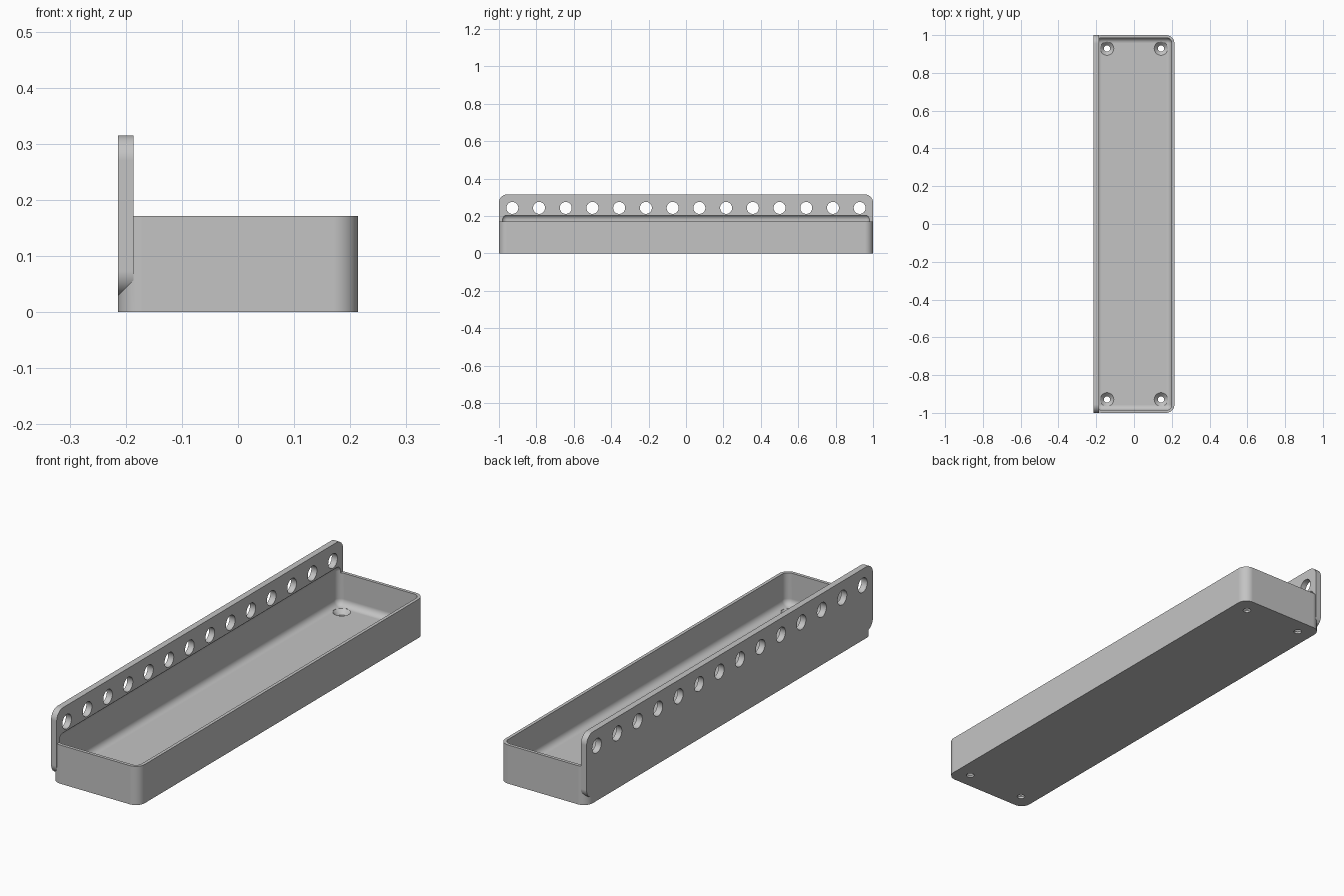
import bpy
import bmesh
import math
from mathutils import Matrix, Vector

if "Cube" in bpy.data.objects:
    bpy.data.objects.remove(bpy.data.objects["Cube"], do_unlink=True)

HALF_X, HALF_Y = 0.214, 1.0
TRAY_H, TOP_H = 0.171, 0.315
WALL, FLOOR = 0.0143, 0.0286
PLATE_T = 0.0275
CORNER_R, INNER_R = 0.044, 0.0286

grey = bpy.data.materials.new("plain grey")
grey.use_nodes = True
colour = (0.55, 0.55, 0.55, 1)
grey.diffuse_color = colour
grey.node_tree.nodes["Principled BSDF"].inputs["Base Color"].default_value = colour


def make_object(name, bm):
    bmesh.ops.recalc_face_normals(bm, faces=bm.faces[:])
    mesh = bpy.data.meshes.new(name)
    bm.to_mesh(mesh)
    bm.free()
    mesh.materials.append(grey)
    obj = bpy.data.objects.new(name, mesh)
    bpy.context.collection.objects.link(obj)
    return obj


def rounded_box(name, low, high, radius, axis=None):
    """Box with edges along one axis rounded, or every edge if axis is None."""
    low, high = Vector(low), Vector(high)
    bm = bmesh.new()
    bmesh.ops.create_cube(bm, size=1)
    for v in bm.verts:
        v.co = v.co * (high - low) + (low + high) / 2
    edges = [e for e in bm.edges if axis is None
             or abs((e.verts[0].co - e.verts[1].co)[axis]) > 1e-4]
    bmesh.ops.bevel(bm, geom=edges, offset=radius, segments=10,
                    profile=0.5, affect='EDGES')
    return make_object(name, bm)


def add_lathe(bm, profile, matrix, sides=40):
    """Closed round solid from (radius, height) points."""
    rings = []
    for r, h in profile:
        angles = [2 * math.pi * i / sides for i in range(sides)]
        rings.append([bm.verts.new(matrix @ Vector((r * math.cos(a), r * math.sin(a), h)))
                      for a in angles])
    for a, b in zip(rings, rings[1:]):
        for i in range(sides):
            j = (i + 1) % sides
            bm.faces.new((a[i], a[j], b[j], b[i]))
    bm.faces.new(rings[0][::-1])
    bm.faces.new(rings[-1])


def combine(target, other, operation):
    mod = target.modifiers.new(operation, 'BOOLEAN')
    mod.operation = operation
    mod.solver = 'EXACT'
    mod.object = other
    bpy.context.view_layer.objects.active = target
    bpy.ops.object.modifier_apply(modifier=mod.name)
    bpy.data.objects.remove(other, do_unlink=True)


# Tray block with rounded upright corners
tray = rounded_box("tray_with_mounting_plate", (-HALF_X, -HALF_Y, 0),
                   (HALF_X, HALF_Y, TRAY_H), CORNER_R, axis=2)

# Tall mounting plate along the -x side
plate = rounded_box("mounting_plate", (-HALF_X, -HALF_Y, FLOOR),
                    (-HALF_X + PLATE_T, HALF_Y, TOP_H), CORNER_R, axis=0)
combine(tray, plate, 'UNION')

# Hollow with filleted edges, reaching a little way up into the plate
hollow = rounded_box("hollow", (-HALF_X + WALL, -HALF_Y + WALL, FLOOR),
                     (HALF_X - WALL, HALF_Y - WALL, 0.208), INNER_R)
combine(tray, hollow, 'DIFFERENCE')

# Row of round holes through the plate
bm = bmesh.new()
for i in range(14):
    place = (Matrix.Translation((-HALF_X, (i - 6.5) / 7, 0.243))
             @ Matrix.Rotation(math.pi / 2, 4, 'Y'))
    add_lathe(bm, [(0.032, -0.05), (0.032, 0.08)], place)
combine(tray, make_object("plate_holes", bm), 'DIFFERENCE')

# Countersunk screw holes in the floor corners
bm = bmesh.new()
screw = [(0.0165, -0.02), (0.0165, 0.009), (0.036, FLOOR), (0.036, 0.045)]
for sx in (-1, 1):
    for sy in (-1, 1):
        add_lathe(bm, screw, Matrix.Translation((sx * 0.143, sy * 0.929, 0)))
combine(tray, make_object("screw_holes", bm), 'DIFFERENCE')

# Smooth the curved parts and keep the flats flat
bpy.ops.object.select_all(action='DESELECT')
tray.select_set(True)
bpy.context.view_layer.objects.active = tray
bpy.ops.object.shade_smooth_by_angle(angle=math.radians(30))
weighted = tray.modifiers.new("flat_faces", 'WEIGHTED_NORMAL')
weighted.keep_sharp = True
